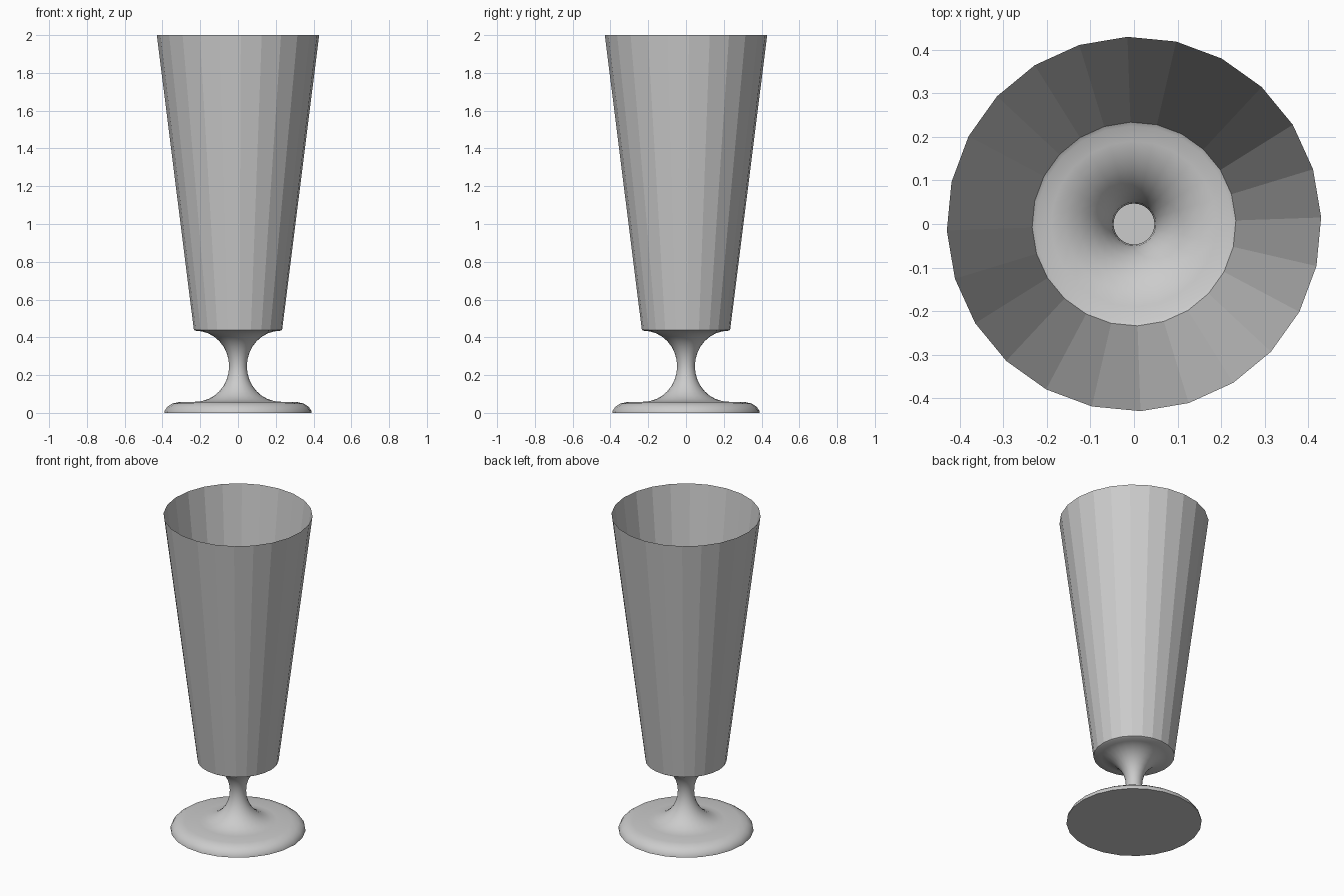
import bpy
import bmesh
import math

cube = bpy.data.objects.get("Cube")
if cube:
    bpy.data.objects.remove(cube, do_unlink=True)

SIDES = 24
TURN = math.radians(2)

grey = bpy.data.materials.new("light grey")
grey.use_nodes = True
COLOUR = (0.6, 0.6, 0.6, 1)
grey.diffuse_color = COLOUR
grey.node_tree.nodes["Principled BSDF"].inputs["Base Color"].default_value = COLOUR


def lathe(name, profile, smooth, capped=False):
    """Spin a (radius, height) profile, listed bottom to top, around z."""
    bm = bmesh.new()
    rings = []
    for r, z in profile:
        rings.append([bm.verts.new((r * math.cos(TURN + math.tau * i / SIDES),
                                    r * math.sin(TURN + math.tau * i / SIDES), z))
                      for i in range(SIDES)])
    for low, high in zip(rings, rings[1:]):
        for i in range(SIDES):
            j = (i + 1) % SIDES
            face = bm.faces.new((low[i], low[j], high[j], high[i]))
            face.smooth = smooth
    if capped:
        bm.faces.new(rings[0][::-1])
    mesh = bpy.data.meshes.new(name)
    bm.to_mesh(mesh)
    bm.free()
    mesh.materials.append(grey)
    obj = bpy.data.objects.new(name, mesh)
    bpy.context.collection.objects.link(obj)
    return obj


# Foot with a rounded rim, flowing through a hollow waisted stem to the cup floor
foot = [(0.39, 0), (0.388, 0.012), (0.375, 0.032), (0.35, 0.049), (0.31, 0.058)]
steps = 16
stem = []
for k in range(steps + 1):
    t = math.pi * (k / steps - 0.5)
    stem.append((0.225 - 0.178 * math.cos(t), 0.247 + 0.188 * math.sin(t)))
base = lathe("foot_and_stem", foot + stem + [(0.234, 0.44)], True, capped=True)
bpy.context.view_layer.objects.active = base
base.select_set(True)
bpy.ops.object.shade_smooth_by_angle(angle=math.radians(50))

# Tall open cup, a single thin faceted wall
lathe("cup_wall", [(0.234, 0.44), (0.43, 2)], False)
